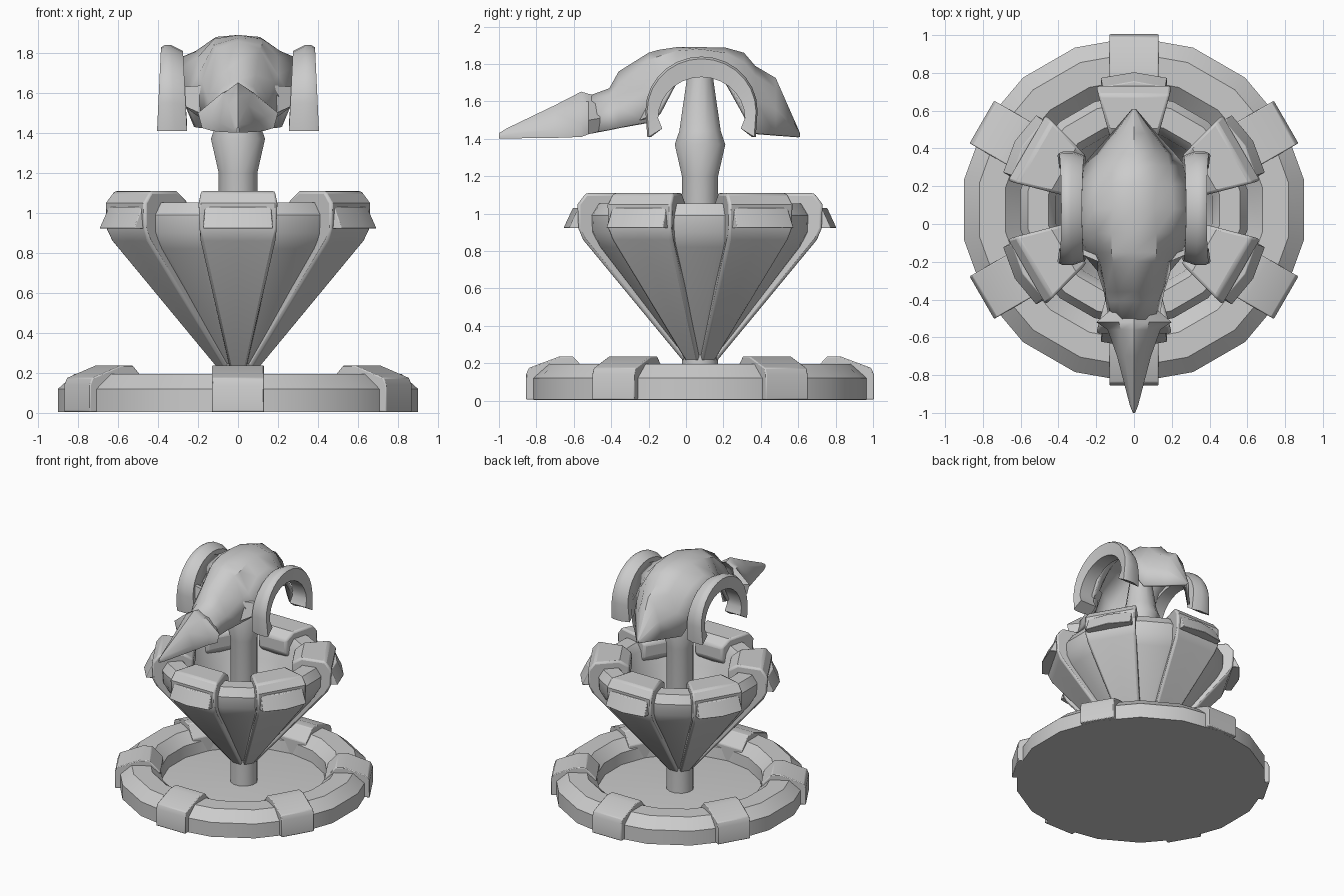
import bpy, bmesh, math
from mathutils import Vector

if "Cube" in bpy.data.objects:
    bpy.data.objects.remove(bpy.data.objects["Cube"])

CY = 0.075  # the round parts share this axis
grey = bpy.data.materials.new("warm_grey")
grey.diffuse_color = (0.6, 0.6, 0.6, 1)
grey.use_nodes = True
grey.node_tree.nodes["Principled BSDF"].inputs["Base Color"].default_value = grey.diffuse_color


def finish(name, bm, bevel=0.0, solid=0.0, angle=35):
    bmesh.ops.remove_doubles(bm, verts=bm.verts, dist=0.0005)
    bmesh.ops.recalc_face_normals(bm, faces=bm.faces)
    me = bpy.data.meshes.new(name)
    bm.to_mesh(me)
    bm.free()
    me.materials.append(grey)
    ob = bpy.data.objects.new(name, me)
    bpy.context.collection.objects.link(ob)
    bpy.ops.object.select_all(action='DESELECT')
    ob.select_set(True)
    bpy.context.view_layer.objects.active = ob
    bpy.ops.object.shade_smooth_by_angle(angle=math.radians(angle))
    if solid:
        m = ob.modifiers.new("thickness", 'SOLIDIFY')
        m.thickness = solid
        m.offset = -1
    if bevel:
        m = ob.modifiers.new("soft_edges", 'BEVEL')
        m.width = bevel
        m.segments = 2
        m.limit_method = 'ANGLE'
        m.angle_limit = math.radians(40)
    return ob


def grid_faces(bm, rows, closed_rows=False, closed_cols=False):
    n, k = len(rows), len(rows[0])
    for i in range(n if closed_rows else n - 1):
        for j in range(k if closed_cols else k - 1):
            a, b = rows[i], rows[(i + 1) % n]
            bm.faces.new((a[j], a[(j + 1) % k], b[(j + 1) % k], b[j]))


def lathe(name, profile, sides, closed=False, angle=35):
    """Turn an (r, z) profile about the shared axis."""
    bm = bmesh.new()
    rows = []
    for s in range(sides):
        a = 2 * math.pi * (s + 0.5) / sides
        rows.append([bm.verts.new((r * math.cos(a), CY + r * math.sin(a), z)) for r, z in profile])
    grid_faces(bm, rows, True, closed)
    if not closed:  # cap both ends
        bm.faces.new([r[0] for r in rows])
        bm.faces.new([r[-1] for r in rows])
    return finish(name, bm, angle=angle)


def radial_set(name, pts, bulge=0.0, bevel=0.015):
    """Six copies of a block with (r, z, half width) outline, spaced by 60 degrees."""
    for i in range(6):
        a = math.radians(30 + 60 * i)
        out, side = Vector((math.cos(a), math.sin(a), 0)), Vector((-math.sin(a), math.cos(a), 0))
        bm = bmesh.new()
        rows = [[bm.verts.new(out * (r + bulge * (1 - abs(u))) + side * (w * u) + Vector((0, CY, z)))
                 for r, z, w in pts] for u in (-1, 0, 1)]
        grid_faces(bm, rows, False, True)
        bm.faces.new(rows[0])
        bm.faces.new(rows[-1])
        finish(f"{name}_{i + 1}", bm, bevel)


def loft(name, sections, closed, solid=0.0):
    """Mirror half sections (y, [(x, z)...]) from crown to lower edge and skin them."""
    bm = bmesh.new()
    rows = []
    for y, half in sections:
        full = [(-x, z) for x, z in reversed(half[1:])] + half
        rows.append([bm.verts.new((x, y, z)) for x, z in full])
    grid_faces(bm, rows, False, closed)
    if closed:
        bm.faces.new(rows[0])
        bm.faces.new(rows[-1])
    return finish(name, bm, solid=solid, angle=40)


# Base: rim ring, floor and six clamps
lathe("base_ring", [(0.914, 0.005), (0.914, 0.12), (0.83, 0.195), (0.69, 0.195),
                    (0.61, 0.12), (0.60, 0.01)], 18, True)
lathe("base_floor", [(0.90, 0.004), (0.62, 0.03), (0.1, 0.045)], 18)
radial_set("base_clamp", [(0.60, 0.01, 0.13), (0.60, 0.15, 0.13), (0.68, 0.237, 0.13),
                          (0.75, 0.237, 0.13), (0.915, 0.175, 0.13), (0.93, 0.14, 0.13),
                          (0.93, 0.005, 0.13)], bevel=0.006)

# Bowl: hollow cone with thick rounded rim
lathe("bowl", [(0.07, 0.21), (0.56, 0.82), (0.605, 0.90), (0.61, 0.99), (0.57, 1.053),
               (0.46, 1.053), (0.42, 1.0), (0.40, 0.85), (0.10, 0.42)], 18)
# Ribs with their blocks over the rim, and the flared plates in front
radial_set("bowl_rib", [(0.08, 0.20, 0.04), (0.625, 0.86, 0.185), (0.65, 0.92, 0.20),
                        (0.655, 1.05, 0.20), (0.61, 1.11, 0.19), (0.43, 1.11, 0.14),
                        (0.36, 1.06, 0.12), (0.36, 0.95, 0.12), (0.48, 0.84, 0.14),
                        (0.03, 0.27, 0.03)], bevel=0.015)
radial_set("rim_plate", [(0.62, 1.03, 0.165), (0.65, 1.03, 0.165), (0.70, 0.922, 0.175),
                         (0.62, 0.922, 0.175)], bulge=0.03, bevel=0.004)

# Central post with a flared collar
lathe("post", [(0.10, 0.02), (0.10, 1.20), (0.14, 1.37), (0.115, 1.44), (0.07, 1.74),
               (0.06, 1.84)], 12)

# Head: an open arched shell ending in a pointed tail
loft("head_shell", [
    (-0.52, [(0, 1.63), (0.06, 1.60), (0.11, 1.52), (0.13, 1.43)]),
    (-0.41, [(0, 1.67), (0.08, 1.63), (0.13, 1.55), (0.15, 1.45)]),
    (-0.36, [(0, 1.76), (0.09, 1.69), (0.15, 1.57), (0.16, 1.46)]),
    (-0.20, [(0, 1.86), (0.11, 1.82), (0.18, 1.66), (0.21, 1.49)]),
    (-0.15, [(0, 1.875), (0.12, 1.84), (0.20, 1.69), (0.28, 1.54)]),
    (-0.05, [(0, 1.89), (0.12, 1.87), (0.20, 1.78), (0.28, 1.73)]),
    (0.08, [(0, 1.89), (0.11, 1.88), (0.21, 1.81), (0.28, 1.78)]),
    (0.21, [(0, 1.888), (0.12, 1.86), (0.20, 1.77), (0.28, 1.73)]),
    (0.31, [(0, 1.86), (0.12, 1.81), (0.19, 1.69), (0.27, 1.55)]),
    (0.37, [(0, 1.79), (0.11, 1.74), (0.18, 1.61), (0.22, 1.43)]),
    (0.48, [(0, 1.725), (0.06, 1.67), (0.10, 1.56), (0.12, 1.42)]),
    (0.61, [(0, 1.43), (0.004, 1.425), (0.008, 1.418), (0.01, 1.41)]),
], False, 0.02)

# Beak: solid wedge with flared cheeks
loft("beak", [
    (-1.0, [(0, 1.43), (0.004, 1.425), (0.006, 1.41), (0.004, 1.402)]),
    (-0.96, [(0, 1.455), (0.012, 1.44), (0.022, 1.42), (0.02, 1.402)]),
    (-0.70, [(0, 1.58), (0.05, 1.54), (0.09, 1.45), (0.09, 1.405)]),
    (-0.56, [(0, 1.652), (0.07, 1.60), (0.14, 1.48), (0.13, 1.41)]),
    (-0.52, [(0, 1.64), (0.08, 1.60), (0.20, 1.50), (0.18, 1.425)]),
    (-0.46, [(0, 1.63), (0.08, 1.58), (0.13, 1.51), (0.13, 1.44)]),
], True)

# Side arches: horseshoe bands on either side of the head
for label, sgn in (("left", -1), ("right", 1)):
    bm = bmesh.new()
    rows = []
    path = [(-0.29, 1.41, -0.21, 1.455)]  # outer y, z and inner y, z about the axis
    for i in range(15):
        a = math.pi * (1 - i / 14)
        c, s = math.cos(a), math.sin(a)
        path.append((0.30 * c, 1.55 + 0.29 * s, 0.232 * c, 1.51 + 0.22 * s))
    path.append((0.29, 1.41, 0.21, 1.455))
    for yo, zo, yi, zi in path:
        low = (1.84 - zo) / 0.43  # legs splay outwards
        xo, xi = 0.385 + 0.02 * low, 0.275 - 0.02 * low
        section = [(xi, yo * 0.93, zo - 0.03 * (1 - low)), (xi + 0.06, yo, zo), (xo - 0.02, yo, zo),
                   (xo, yo * 0.97, zo - 0.012 * (1 - low)), (xo - 0.01, yi, zi), (xi, yi, zi)]
        rows.append([bm.verts.new((sgn * x, y + 0.083, z)) for x, y, z in section])
    grid_faces(bm, rows, False, True)
    bm.faces.new(rows[0])
    bm.faces.new(rows[-1])
    finish(label + "_arch", bm)

# Jagged cheek fins between the arches and the head
for label, sgn in (("left", -1), ("right", 1)):
    bm = bmesh.new()
    outline = [(0.14, -0.22, 1.64), (0.28, -0.16, 1.63), (0.26, -0.17, 1.53), (0.15, -0.30, 1.48)]
    rows = [[bm.verts.new((sgn * x, y + d, z)) for x, y, z in outline] for d in (0, 0.03)]
    grid_faces(bm, rows, False, True)
    bm.faces.new(rows[0])
    bm.faces.new(rows[1])
    finish(label + "_cheek_fin", bm)
